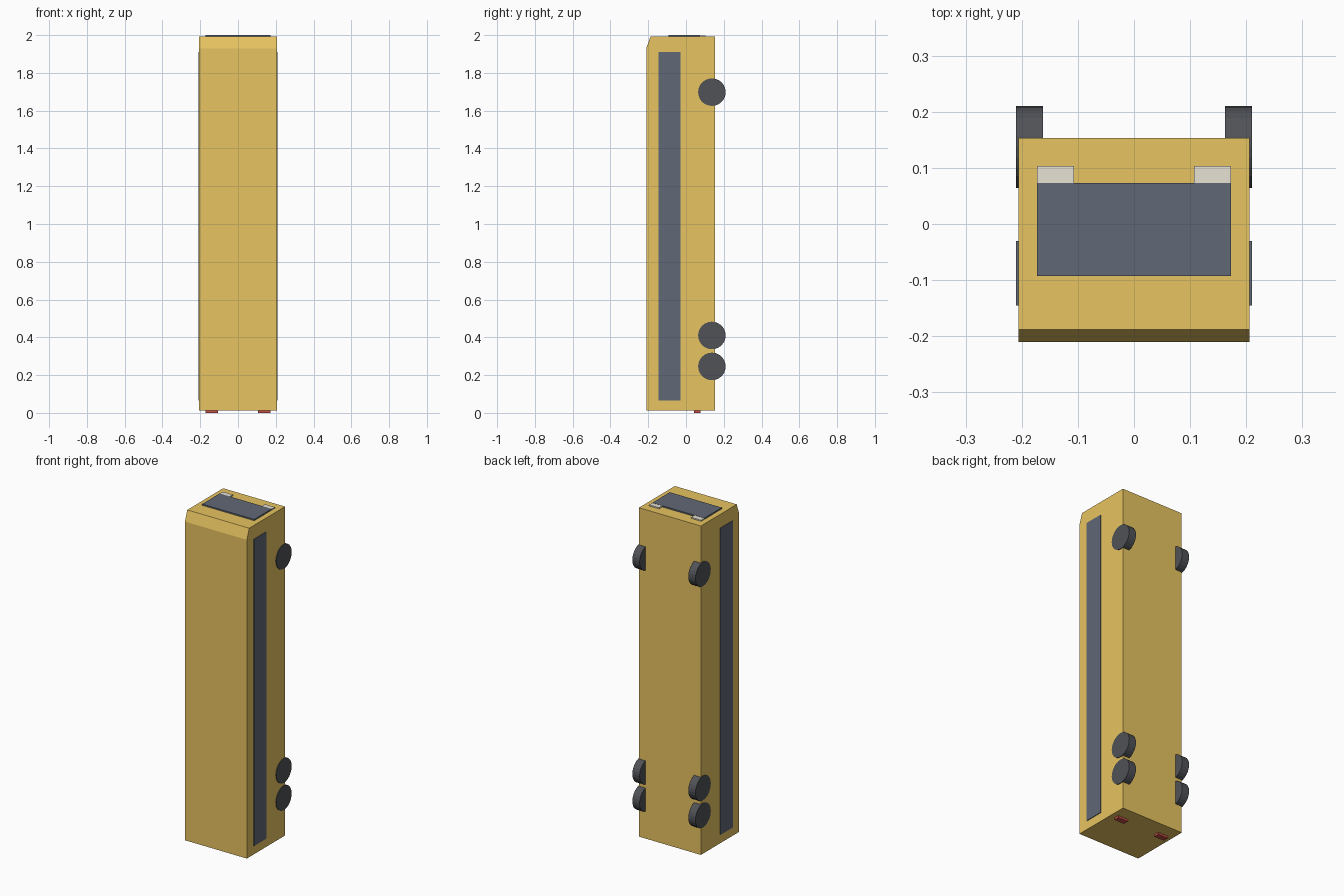
import bpy, bmesh
from math import pi
from mathutils import Matrix

if "Cube" in bpy.data.objects:
    bpy.data.objects.remove(bpy.data.objects["Cube"])


def material(name, rgb):
    m = bpy.data.materials.new(name)
    m.diffuse_color = (*rgb, 1)
    m.use_nodes = True
    m.node_tree.nodes["Principled BSDF"].inputs["Base Color"].default_value = m.diffuse_color
    return m


YELLOW = material("yellow_paint", (0.80, 0.55, 0.12))
GLASS = material("dark_glass", (0.12, 0.14, 0.18))
RUBBER = material("rubber", (0.08, 0.085, 0.095))
LAMP = material("lamp_white", (0.80, 0.76, 0.65))
RED = material("lamp_red", (0.55, 0.08, 0.06))


def finish(bm, name, mat):
    bmesh.ops.recalc_face_normals(bm, faces=bm.faces)
    mesh = bpy.data.meshes.new(name)
    bm.to_mesh(mesh)
    bm.free()
    mesh.materials.append(mat)
    ob = bpy.data.objects.new(name, mesh)
    bpy.context.collection.objects.link(ob)
    return ob


def box(name, x, y, z, mat):
    bm = bmesh.new()
    bmesh.ops.create_cube(bm, size=1)
    for v in bm.verts:
        for i, (a, b) in enumerate((x, y, z)):
            v.co[i] = a if v.co[i] < 0 else b
    return finish(bm, name, mat)


def wheel(name, x0, x1, y, z, r):
    bm = bmesh.new()
    mat = Matrix.Translation(((x0 + x1) / 2, y, z)) @ Matrix.Rotation(pi / 2, 4, 'Y')
    bmesh.ops.create_cone(bm, cap_ends=True, segments=24, radius1=r, radius2=r,
                          depth=abs(x1 - x0), matrix=mat)
    return finish(bm, name, RUBBER)


# Body: side profile (y, z) with a sloped roof edge, extruded across x
profile = [(-0.21, 0.013), (0.153, 0.013), (0.153, 1.992), (-0.188, 1.992), (-0.21, 1.93)]
bm = bmesh.new()
face = bm.faces.new([bm.verts.new((-0.206, y, z)) for y, z in profile])
ext = bmesh.ops.extrude_face_region(bm, geom=[face])
bmesh.ops.translate(bm, vec=(0.412, 0, 0),
                    verts=[g for g in ext["geom"] if isinstance(g, bmesh.types.BMVert)])
finish(bm, "bus_body", YELLOW)

# Windshield on the nose, which points up
box("windshield", (-0.173, 0.173), (-0.093, 0.073), (1.98, 2.0), GLASS)

# Parts repeated on both sides
for s, side in ((-1, "left"), (1, "right")):
    def span(a, b):
        return tuple(sorted((s * a, s * b)))
    box(f"side_window_{side}", span(0.195, 0.21), (-0.145, -0.03), (0.065, 1.91), GLASS)
    box(f"headlight_{side}", span(0.107, 0.173), (0.073, 0.103), (1.98, 1.999), LAMP)
    box(f"tail_light_{side}", span(0.107, 0.173), (0.043, 0.076), (0.0, 0.025), RED)
    for label, z in (("front", 1.698), ("middle", 0.41), ("rear", 0.246)):
        wheel(f"{label}_wheel_{side}", *span(0.162, 0.21), 0.137, z, 0.073)
